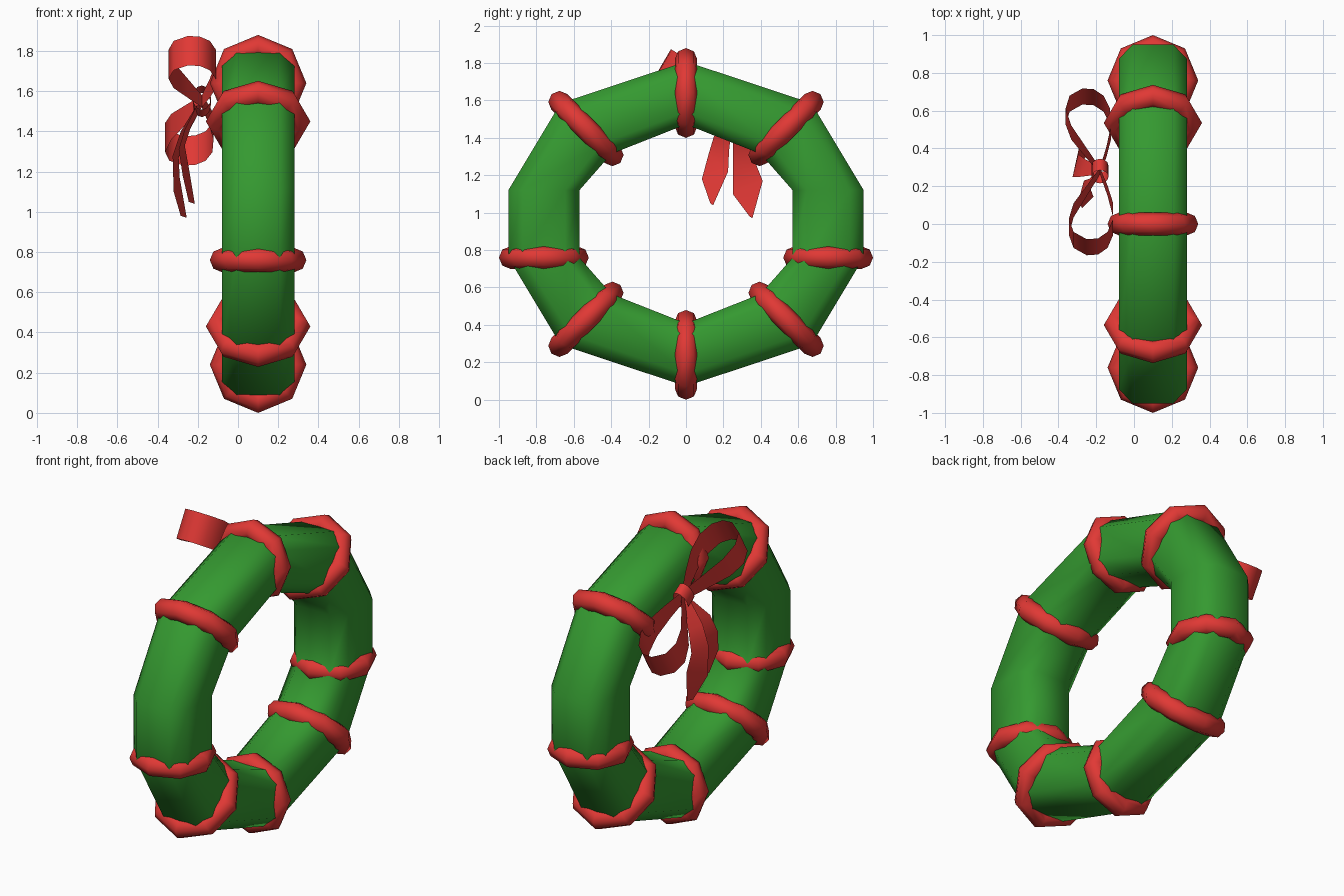
import bpy, bmesh, math
from mathutils import Vector, Matrix

if "Cube" in bpy.data.objects:
    bpy.data.objects.remove(bpy.data.objects["Cube"])

CX, CZ = 0.10, 0.94   # wreath centre


def material(name, color):
    m = bpy.data.materials.new(name)
    m.diffuse_color = (*color, 1)
    m.use_nodes = True
    m.node_tree.nodes["Principled BSDF"].inputs["Base Color"].default_value = m.diffuse_color
    return m


RED = material("red", (0.75, 0.04, 0.035))
GREEN = material("green", (0.035, 0.32, 0.03))


def make(name, verts, faces, mat, angle=180):
    me = bpy.data.meshes.new(name)
    me.from_pydata([tuple(v) for v in verts], [], faces)
    bm = bmesh.new()
    bm.from_mesh(me)
    bmesh.ops.recalc_face_normals(bm, faces=bm.faces)
    bm.to_mesh(me)
    bm.free()
    me.materials.append(mat)
    ob = bpy.data.objects.new(name, me)
    bpy.context.collection.objects.link(ob)
    bpy.ops.object.select_all(action='DESELECT')
    ob.select_set(True)
    bpy.context.view_layer.objects.active = ob
    bpy.ops.object.shade_smooth_by_angle(angle=math.radians(angle))
    return ob


def loft(sections, closed):
    """Quads between rows of equal length; rows are closed loops if closed."""
    n, k = len(sections), len(sections[0])
    verts = [p for s in sections for p in s]
    faces = []
    for i in range(n if closed else n - 1):
        for j in range(k if closed else k - 1):
            a, b = i * k, (i + 1) % n * k
            j2 = (j + 1) % k
            faces.append((a + j, a + j2, b + j2, b + j))
    return verts, faces


# Quarter of the wreath path: y, z offset, angle, radial half size
joints = [(0.0, 0.70, 90, 0.168), (0.535, 0.51, 45, 0.192), (0.76, 0.18, 0, 0.19)]
path = list(joints)
path += [(y, -z, -a, r) for y, z, a, r in reversed(joints)]
path += [(-y, -z, a - 180 if a else 180, r) for y, z, a, r in joints[1:]]
path += [(-y, z, 180 - a, r) for y, z, a, r in reversed(joints[1:])]

# Green tube with a chamfered eight-sided section
W, F = 0.18, 0.6
section = [(1, F), (F, 1), (-F, 1), (-1, F), (-1, -F), (-F, -1), (F, -1), (1, -F)]
rows = []
for y, z, a, r in path:
    c, s = math.cos(math.radians(a)), math.sin(math.radians(a))
    rows.append([(CX + v * W, y + c * u * r, CZ + z + s * u * r) for u, v in section])
make("wreath_tube", *loft(rows, True), GREEN, 60)


# Red bands on all joints except the two upper side ones
def band(i, y, z, a, major):
    c, s = math.cos(math.radians(a)), math.sin(math.radians(a))
    radial, tangent = Vector((0, c, s)), Vector((0, -s, c))
    centre = Vector((CX, y, CZ + z))
    rows = []
    for k in range(8):
        t = k * math.pi / 4
        out = radial * math.cos(t) + Vector((1, 0, 0)) * math.sin(t)
        rows.append([centre + out * (major + 0.06 * math.cos(q * math.pi / 4))
                     + tangent * 0.06 * math.sin(q * math.pi / 4) for q in range(8)])
    make(f"band_{i}", *loft(rows, True), RED, 60)


for i, (y, z, a, r) in enumerate(path):
    if abs(y) > 0.7 and z > 0:
        continue
    band(i, y, z, a, 0.20 if a % 90 else 0.18)

# Bow loops: teardrop ribbons either side of the knot
KNOT = Vector((-0.18, 0.28, 1.55))
AXIS, WIDE = Vector((0, 0.85, -0.53)), Vector((0, 0.5, 0.86))
profile = [(0, 0), (0.12, -0.07), (0.24, -0.14), (0.34, -0.165), (0.42, -0.14), (0.465, -0.07),
           (0.46, -0.01), (0.42, 0.04), (0.34, 0.07), (0.24, 0.07), (0.12, 0.04), (0, 0)]
for name, sign, drop in (("bow_loop_upper", -1, 0.0), ("bow_loop_lower", 1, -0.02)):
    rows = []
    for s, x in profile:
        p = KNOT + AXIS * sign * s * (1.0 if sign > 0 else 1.02) + Vector((x + drop * s / 0.4, 0, 0))
        h = 0.035 + 0.05 * min(1, s / 0.3)
        rows.append([p - WIDE * h, p + WIDE * h])
    make(name, *loft(rows, False), RED)

# Bow knot: small ribbon ring
rows = []
for k in range(13):
    t = k * math.pi / 6
    p = KNOT + Vector((0.045 * math.cos(t), 0, 0)) + WIDE * 0.07 * math.sin(t)
    rows.append([p - AXIS * 0.035, p + AXIS * 0.035])
make("bow_knot", *loft(rows, False), RED)

# Bow tails: rows of x, left y, left z, right y, right z ending in slanted tips
tails = {
    "bow_tail_long": [(-0.19, 0.26, 1.53, 0.30, 1.53), (-0.27, 0.25, 1.40, 0.34, 1.38),
                      (-0.31, 0.25, 1.28, 0.37, 1.27), (-0.305, 0.25, 1.10, 0.41, 1.17),
                      (-0.27, 0.34, 0.98, 0.355, 0.97)],
    "bow_tail_short": [(-0.19, 0.25, 1.53, 0.30, 1.53), (-0.25, 0.15, 1.41, 0.24, 1.42),
                       (-0.28, 0.12, 1.31, 0.23, 1.33), (-0.26, 0.085, 1.18, 0.225, 1.22),
                       (-0.23, 0.13, 1.05, 0.145, 1.04)],
}
for name, data in tails.items():
    rows = [[(x - 0.015, ly, lz), (x + 0.015, ry, rz)] for x, ly, lz, ry, rz in data]
    make(name, *loft(rows, False), RED)
